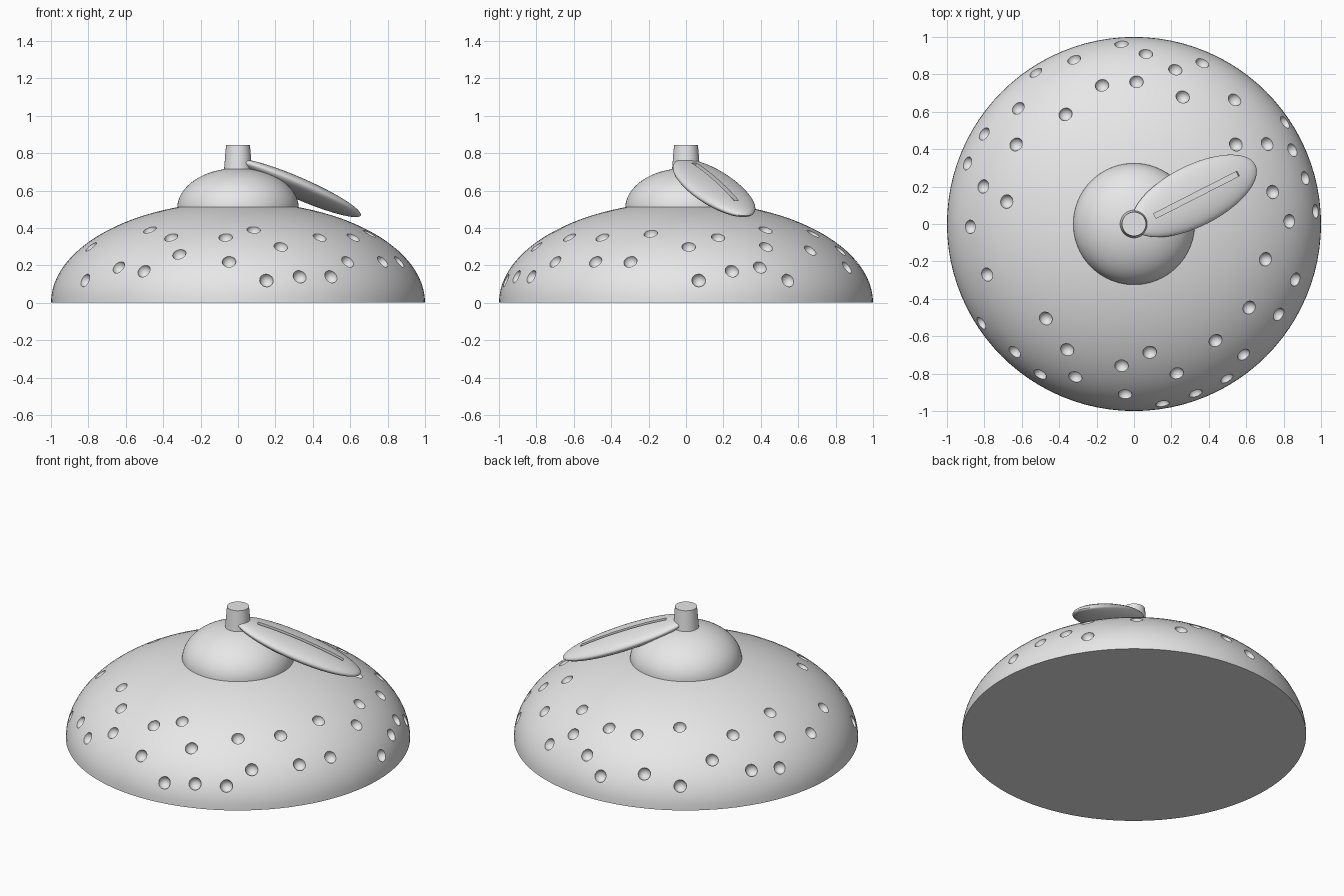
import bpy
import bmesh
from math import radians, sin, cos, sqrt
from mathutils import Matrix, Vector

cube = bpy.data.objects.get("Cube")
if cube:
    bpy.data.objects.remove(cube, do_unlink=True)

grey = bpy.data.materials.new("plain_grey")
grey.use_nodes = True
colour = (0.8, 0.8, 0.8, 1)
grey.diffuse_color = colour
for node in grey.node_tree.nodes:
    if node.type == "BSDF_PRINCIPLED":
        node.inputs["Base Color"].default_value = colour


def make_object(name, bm):
    """Turn a bmesh into a grey object."""
    bmesh.ops.recalc_face_normals(bm, faces=bm.faces)
    mesh = bpy.data.meshes.new(name)
    bm.to_mesh(mesh)
    bm.free()
    mesh.materials.append(grey)
    obj = bpy.data.objects.new(name, mesh)
    bpy.context.collection.objects.link(obj)
    return obj


def half_ellipsoid(name, radius, height, base):
    """Closed dome with a flat underside."""
    bm = bmesh.new()
    bmesh.ops.create_uvsphere(bm, u_segments=96, v_segments=48, radius=1)
    lower = [v for v in bm.verts if v.co.z < -0.001]
    bmesh.ops.delete(bm, geom=lower, context="VERTS")
    bmesh.ops.holes_fill(bm, edges=bm.edges, sides=0)
    bmesh.ops.scale(bm, vec=(radius, radius, height), verts=bm.verts)
    bmesh.ops.translate(bm, vec=(0, 0, base), verts=bm.verts)
    return make_object(name, bm)


def carve(obj, cutter):
    """Subtract the cutter, bake the result and discard the cutter."""
    cutter.hide_render = True
    mod = obj.modifiers.new("carve", "BOOLEAN")
    mod.operation = "DIFFERENCE"
    mod.solver = "EXACT"
    mod.object = cutter
    bpy.context.view_layer.update()
    graph = bpy.context.evaluated_depsgraph_get()
    baked = bpy.data.meshes.new_from_object(obj.evaluated_get(graph))
    obj.modifiers.clear()
    obj.data = baked
    bpy.data.objects.remove(cutter, do_unlink=True)


# Broad lower dome
DOME_HEIGHT = 0.54
body = half_ellipsoid("body_dome", 1, DOME_HEIGHT, 0)

# Scattered round dimples: height in hundredths -> angles around the dome
dimples = {
    12: (4, 34, 213, 279),
    14: (94, 123, 290, 301),
    17: (15, 160, 238),
    19: (25, 67, 110, 149, 227),
    22: (86, 267, 310, 328, 341),
    26: (135, 181, 249),
    28: (51, 75),
    30: (1, 31, 166, 199, 286),
    35: (13, 89, 103, 146, 242, 265, 305, 324),
    37: (69, 345),
    39: (38, 122, 170, 227, 277),
}
bm = bmesh.new()
for height, angles in dimples.items():
    z = height / 100
    r = sqrt(1 - (z / DOME_HEIGHT) ** 2)
    for angle in angles:
        a = radians(angle)
        spot = Matrix.Translation((r * cos(a), r * sin(a), z))
        bmesh.ops.create_uvsphere(bm, u_segments=20, v_segments=12,
                                  radius=0.037, matrix=spot)
carve(body, make_object("dimple_cutter", bm))

# Small upper dome
cap = half_ellipsoid("cap_dome", 0.325, 0.215, 0.505)

# Tapered stem
bm = bmesh.new()
bmesh.ops.create_cone(bm, cap_ends=True, segments=48, radius1=0.077,
                      radius2=0.064, depth=0.16,
                      matrix=Matrix.Translation((0, 0, 0.763)))
stem = make_object("stem", bm)

# Drooping leaf with a straight vein groove
pose = (Matrix.Translation((0.322, 0.15, 0.613))
        @ Matrix.Rotation(radians(27), 4, "Z")
        @ Matrix.Rotation(radians(22), 4, "Y"))
bm = bmesh.new()
bmesh.ops.create_uvsphere(bm, u_segments=64, v_segments=32, radius=1,
                          matrix=pose @ Matrix.Diagonal((0.395, 0.163, 0.05, 1)))
leaf = make_object("leaf", bm)

bm = bmesh.new()
groove = Matrix.Translation((0, 0, 0.07)) @ Matrix.Diagonal((0.54, 0.028, 0.1, 1))
bmesh.ops.create_cube(bm, size=1, matrix=pose @ groove)
carve(leaf, make_object("groove_cutter", bm))

# Smooth surfaces with crisp rims
bpy.ops.object.select_all(action="DESELECT")
for obj in (body, cap, stem, leaf):
    obj.select_set(True)
bpy.context.view_layer.objects.active = body
bpy.ops.object.shade_smooth_by_angle(angle=radians(35))
